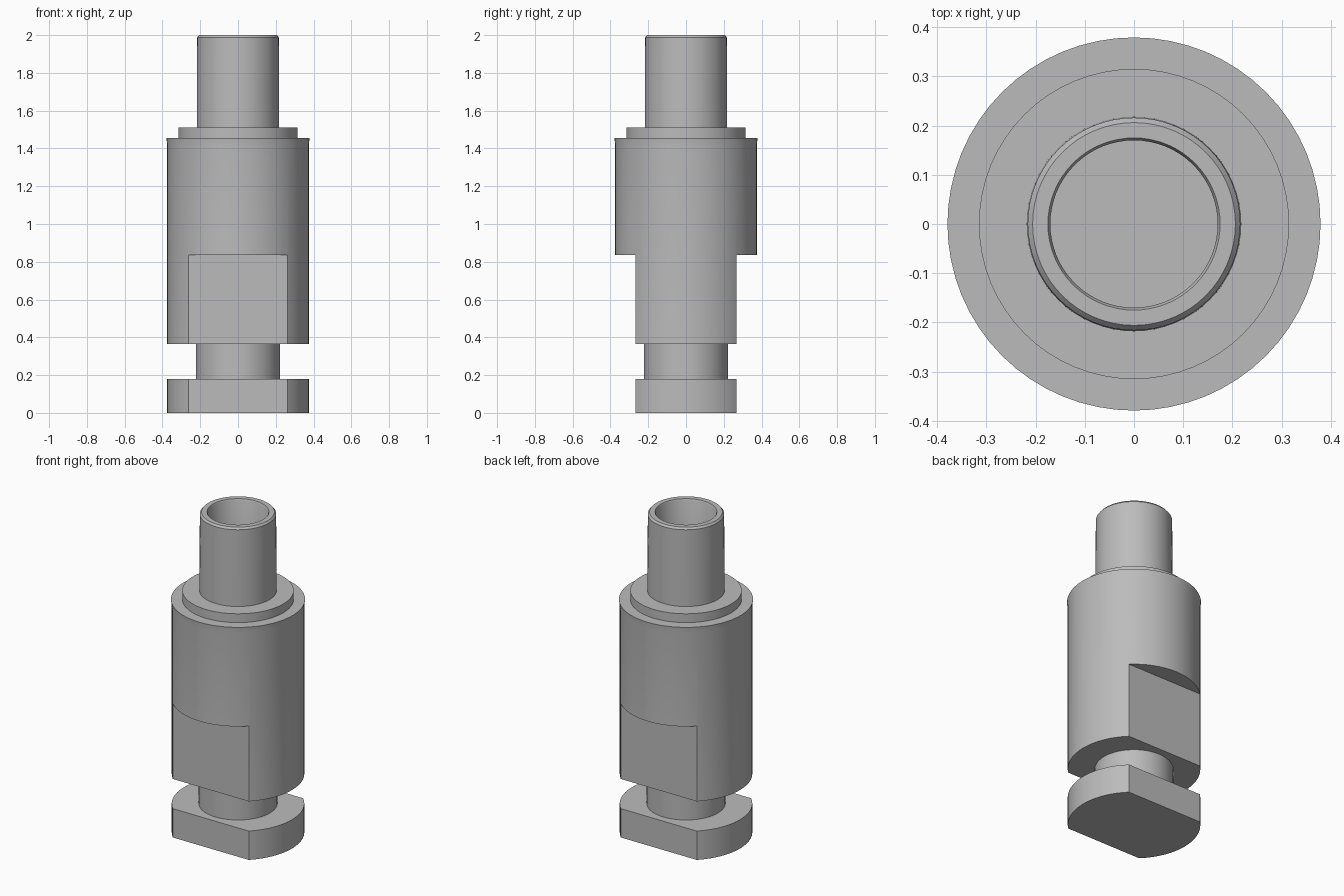
import bpy, bmesh, math
from mathutils import Matrix

cube = bpy.data.objects.get("Cube")
if cube:
    bpy.data.objects.remove(cube, do_unlink=True)

SEGMENTS = 64
FLAT_Y = 0.268     # distance of the wrench flats from the axis
FLAT_TOP = 0.835   # height where the flats end

steel = bpy.data.materials.new("plain_grey")
steel.use_nodes = True
grey = (0.5, 0.5, 0.5, 1)
steel.diffuse_color = grey
steel.node_tree.nodes["Principled BSDF"].inputs["Base Color"].default_value = grey


def add_object(name, bm):
    mesh = bpy.data.meshes.new(name)
    bm.to_mesh(mesh)
    bm.free()
    obj = bpy.data.objects.new(name, mesh)
    bpy.context.collection.objects.link(obj)
    mesh.materials.append(steel)
    return obj


def lathe(name, profile):
    """Revolve (radius, height) points around z; the ends lie on the axis."""
    bm = bmesh.new()
    verts = [bm.verts.new((r, 0, z)) for r, z in profile]
    edges = [bm.edges.new(pair) for pair in zip(verts, verts[1:])]
    bmesh.ops.spin(bm, geom=verts + edges, cent=(0, 0, 0), axis=(0, 0, 1),
                   angle=math.tau, steps=SEGMENTS, use_merge=True)
    bmesh.ops.remove_doubles(bm, verts=bm.verts, dist=0.0001)
    bmesh.ops.recalc_face_normals(bm, faces=bm.faces)
    return add_object(name, bm)


# Foot, neck, body, shoulder and hollow stem in one turned profile
foot = [(0, 0), (0.375, 0), (0.375, 0.18)]
neck = [(0.222, 0.18), (0.222, 0.365)]
body = [(0.375, 0.365), (0.375, 1.42), (0.379, 1.455)]
shoulder = [(0.315, 1.455), (0.315, 1.51)]
stem = [(0.218, 1.51), (0.216, 1.988), (0.206, 2.0)]
bore = [(0.175, 2.0), (0.170, 1.99), (0.170, 1.45), (0, 1.45)]
pin = lathe("turned_pin", foot + neck + body + shoulder + stem + bore)

# Opposite flats milled through the foot and lower body
for side, label in ((-1, "front"), (1, "back")):
    bm = bmesh.new()
    bmesh.ops.create_cube(bm, size=1)
    depth, below = 0.3, 0.2
    bm.transform(Matrix.Translation((0, side * (FLAT_Y + depth / 2), (FLAT_TOP - below) / 2))
                 @ Matrix.Diagonal((1, depth, FLAT_TOP + below, 1)))
    cutter = add_object(label + "_flat_cutter", bm)
    cutter.hide_render = True
    cutter.hide_set(True)
    cut = pin.modifiers.new(label + "_flat", 'BOOLEAN')
    cut.operation = 'DIFFERENCE'
    cut.solver = 'EXACT'
    cut.object = cutter

# Smooth round walls with crisp machined edges
bpy.ops.object.select_all(action='DESELECT')
pin.select_set(True)
bpy.context.view_layer.objects.active = pin
for modifier in list(pin.modifiers):
    bpy.ops.object.modifier_apply(modifier=modifier.name)
bpy.ops.object.shade_smooth_by_angle(angle=math.radians(30))
